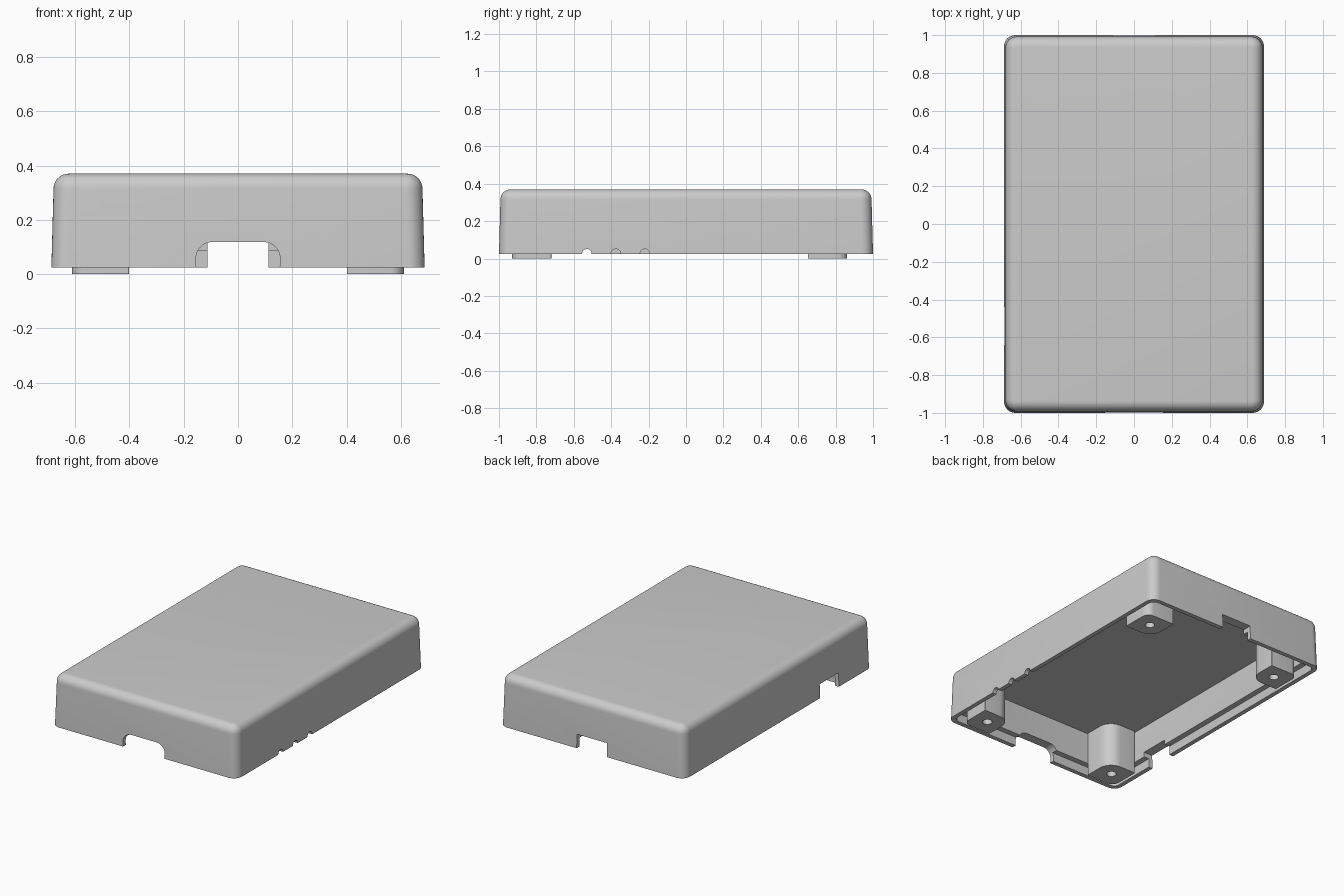
import bpy, bmesh, math
from mathutils import Vector

cube = bpy.data.objects.get("Cube")
if cube:
    bpy.data.objects.remove(cube, do_unlink=True)

grey = bpy.data.materials.new("light grey plastic")
grey.use_nodes = True
COLOUR = (0.6, 0.6, 0.6, 1)
grey.diffuse_color = COLOUR
grey.node_tree.nodes["Principled BSDF"].inputs["Base Color"].default_value = COLOUR


def rounded_rect(hx, hy, radii, steps=8):
    """Outline with one radius per corner: ++, -+, --, +-."""
    pts = []
    signs = [(1, 1), (-1, 1), (-1, -1), (1, -1)]
    for i, ((sx, sy), r) in enumerate(zip(signs, radii)):
        for k in range(steps + 1):
            a = math.pi / 2 * (i + k / steps)
            pts.append((sx * (hx - r) + r * math.cos(a), sy * (hy - r) + r * math.sin(a)))
    return pts


def loft(name, rings):
    """Closed solid through a list of equal-length 3D rings."""
    bm = bmesh.new()
    loops = [[bm.verts.new(p) for p in ring] for ring in rings]
    n = len(loops[0])
    for a, b in zip(loops, loops[1:]):
        for i in range(n):
            j = (i + 1) % n
            bm.faces.new((a[i], a[j], b[j], b[i]))
    bm.faces.new(loops[0])
    bm.faces.new(loops[-1])
    bmesh.ops.recalc_face_normals(bm, faces=bm.faces)
    mesh = bpy.data.meshes.new(name)
    bm.to_mesh(mesh)
    bm.free()
    mesh.materials.append(grey)
    obj = bpy.data.objects.new(name, mesh)
    bpy.context.collection.objects.link(obj)
    return obj


def prism(name, outline, lo, hi, axis, centre=(0, 0)):
    """Extrude a 2D outline along x, y or z."""
    def place(u, v, w):
        u, v = u + centre[0], v + centre[1]
        return {"x": (w, u, v), "y": (u, w, v), "z": (u, v, w)}[axis]
    return loft(name, [[place(u, v, w) for u, v in outline] for w in (lo, hi)])


def circle(r, n=32):
    return [(r * math.cos(2 * math.pi * i / n), r * math.sin(2 * math.pi * i / n)) for i in range(n)]


def activate(obj):
    bpy.ops.object.select_all(action="DESELECT")
    obj.select_set(True)
    bpy.context.view_layer.objects.active = obj


def cut(obj, cutter):
    cutter.hide_render = True
    activate(obj)
    mod = obj.modifiers.new("cut", "BOOLEAN")
    mod.operation = "DIFFERENCE"
    mod.solver = "EXACT"
    mod.object = cutter
    bpy.ops.object.modifier_apply(modifier=mod.name)
    bpy.data.objects.remove(cutter, do_unlink=True)


def smooth(obj):
    activate(obj)
    bpy.ops.object.shade_smooth_by_angle(angle=math.radians(35))


# Shell: cavity ceiling, stepped lip, drafted walls, rounded top edge
W, D, BASE, TOP, R = 0.688, 1.0, 0.025, 0.37, 0.055
CEILING = 0.3
sections = [(0.068, CEILING, 0.03), (0.068, 0.085, 0.03),
            (0.03, 0.085, 0.04), (0.03, BASE, 0.04), (0, BASE, 0.06)]
for k in range(9):
    a = math.pi / 2 * k / 8
    inset = R * (1 - math.cos(a))
    sections.append((0.008 + inset, TOP - R + R * math.sin(a), 0.06 - inset))
shell = loft("case_shell", [
    [(x, y, z) for x, y in rounded_rect(W - inset, D - inset, [r] * 4)]
    for inset, z, r in sections])

# Front cable opening with rounded corners
cut(shell, prism("front_opening", rounded_rect(0.155, 0.07, [0.06] * 4),
                 -1.1, -0.85, "y", (0, 0.048)))
# Back opening
cut(shell, prism("back_opening", rounded_rect(0.112, 0.1, [0.001] * 4, 1),
                 0.85, 1.1, "y", (0, 0.018)))
# Opening near the front of the -x side
cut(shell, prism("side_opening", rounded_rect(0.1, 0.1, [0.001] * 4, 1),
                 -0.8, -0.615, "x", (-0.54, 0.018)))
# Three small half-round notches on the +x side
for y in (-0.53, -0.375, -0.22):
    cut(shell, prism("round_notch", circle(0.026), 0.6, 0.8, "x", (y, BASE)))
smooth(shell)

# Corner screw posts, rounded towards the middle and the case corner
INNER, OUTER = 0.09, 0.05
for sx, side in ((1, "left"), (-1, "right")):
    for y, end in ((-0.825, "front"), (0.757, "back")):
        same = sx * y > 0
        out = {(1, 1): 0, (-1, 1): 1, (-1, -1): 2, (1, -1): 3}[(sx, 1 if y > 0 else -1)]
        radii = [0.004] * 4
        radii[out] = OUTER
        radii[(out + 2) % 4] = INNER
        centre = (sx * 0.507, y)
        post = prism(f"{end}_{side}_screw_post", rounded_rect(0.105, 0.105, radii),
                     0, CEILING + 0.01, "z", centre)
        cut(post, prism("screw_hole", circle(0.03), -0.1, 0.2, "z", centre))
        smooth(post)
